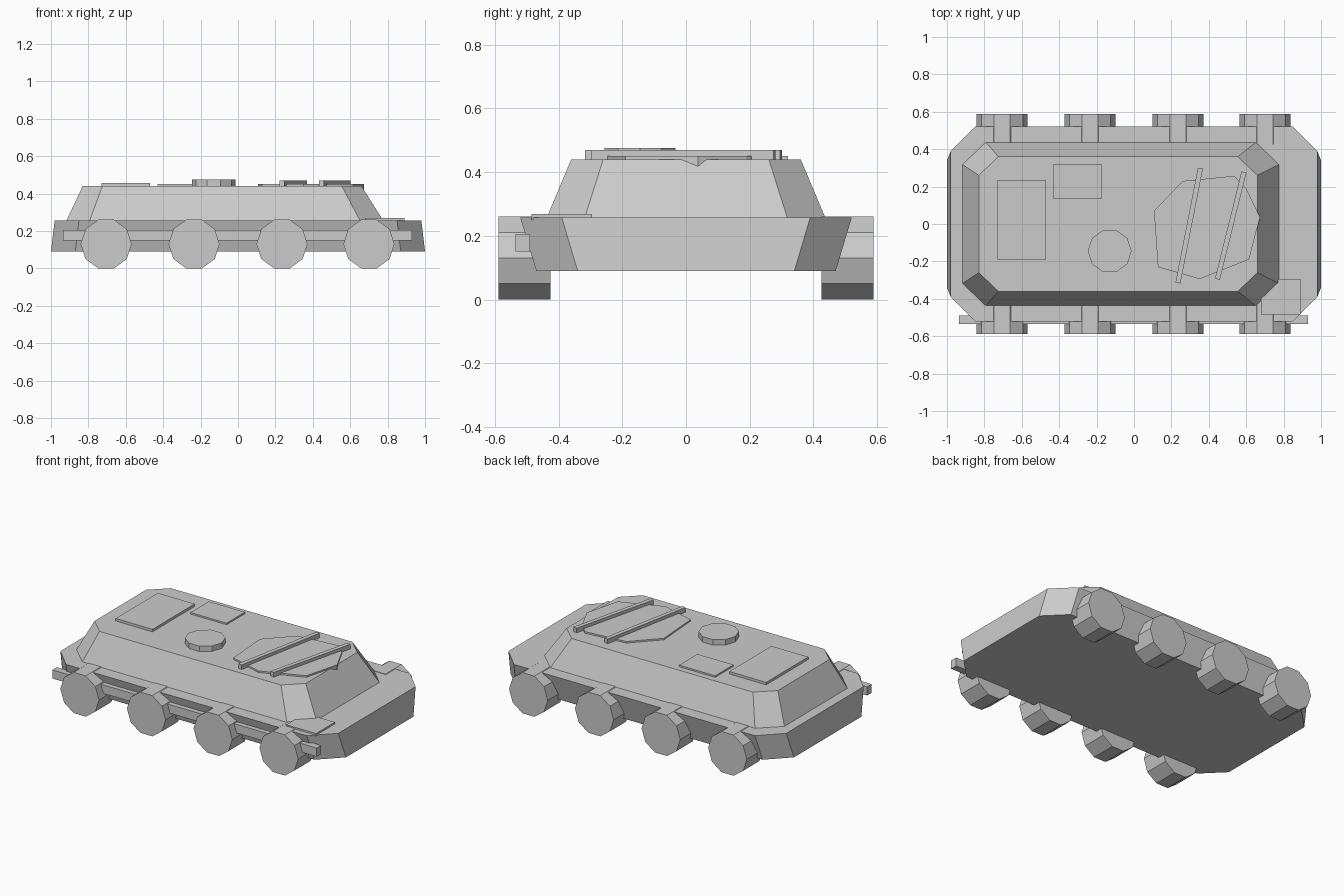
import bpy
import bmesh
import math
from mathutils import Matrix

cube = bpy.data.objects.get("Cube")
if cube:
    bpy.data.objects.remove(cube, do_unlink=True)

GREY = (0.6, 0.6, 0.6, 1.0)
grey = bpy.data.materials.new("plain grey")
grey.use_nodes = True
grey.diffuse_color = GREY
grey.node_tree.nodes["Principled BSDF"].inputs["Base Color"].default_value = GREY


def finish(name, bm):
    bmesh.ops.recalc_face_normals(bm, faces=bm.faces[:])
    mesh = bpy.data.meshes.new(name)
    bm.to_mesh(mesh)
    bm.free()
    mesh.materials.append(grey)
    obj = bpy.data.objects.new(name, mesh)
    bpy.context.collection.objects.link(obj)
    return obj


def loft(name, lower, z0, upper, z1):
    """Solid between two outlines with equal point counts."""
    bm = bmesh.new()
    a = [bm.verts.new((x, y, z0)) for x, y in lower]
    b = [bm.verts.new((x, y, z1)) for x, y in upper]
    bm.faces.new(a)
    bm.faces.new(b)
    for i in range(len(a)):
        j = (i + 1) % len(a)
        bm.faces.new((a[i], a[j], b[j], b[i]))
    return finish(name, bm)


def chamfered(x0, x1, y, cut_x, cut_y):
    """Rectangle outline with cut corners, symmetric in y."""
    half = [(x1, y - cut_y), (x1 - cut_x, y), (x0 + cut_x, y), (x0, y - cut_y)]
    return half + [(px, -py) for px, py in reversed(half)]


def box(name, x0, x1, y0, y1, z0, z1):
    outline = [(x0, y0), (x1, y0), (x1, y1), (x0, y1)]
    return loft(name, outline, z0, outline, z1)


def disc(name, radius, depth, matrix):
    bm = bmesh.new()
    bmesh.ops.create_cone(bm, cap_ends=True, segments=10, radius1=radius,
                          radius2=radius, depth=depth)
    # put corners on the x axis so one side lies flat along the top
    step = math.tau / 10
    v = bm.verts[0] if bm.verts.ensure_lookup_table() is None else None
    angle = math.atan2(v.co.y, v.co.x) % step
    bm.transform(matrix @ Matrix.Rotation(-angle, 4, 'Z'))
    return finish(name, bm)


def bar(name, start, end, width, z0, z1):
    dx, dy = end[0] - start[0], end[1] - start[1]
    s = width / 2 / math.hypot(dx, dy)
    nx, ny = -dy * s, dx * s
    outline = [(start[0] + nx, start[1] + ny), (start[0] - nx, start[1] - ny),
               (end[0] - nx, end[1] - ny), (end[0] + nx, end[1] + ny)]
    return loft(name, outline, z0, outline, z1)


# Hull: flared lower tub and sloped upper body
loft("lower_hull", chamfered(-1, 1, 0.47, 0.13, 0.13), 0.09,
     chamfered(-0.98, 0.98, 0.52, 0.13, 0.13), 0.257)
loft("upper_hull", chamfered(-0.92, 0.78, 0.44, 0.125, 0.12), 0.25,
     chamfered(-0.83, 0.66, 0.36, 0.105, 0.10), 0.44)

# Four wheels on each side
for side, sign in (("left", 1), ("right", -1)):
    for i, x in enumerate((-0.705, -0.235, 0.235, 0.70)):
        place = Matrix.Translation((x, sign * 0.507, 0.13)) @ Matrix.Rotation(math.pi / 2, 4, 'X')
        disc(f"{side}_wheel_{i + 1}", 0.1365, 0.163, place)

# Right side rail and corner plate
box("side_rail", -0.935, 0.93, -0.535, -0.49, 0.15, 0.205)
box("corner_plate", 0.68, 0.89, -0.485, -0.295, 0.25, 0.268)

# Roof hatches
box("large_hatch", -0.73, -0.47, -0.19, 0.235, 0.43, 0.456)
box("small_hatch", -0.43, -0.175, 0.135, 0.32, 0.43, 0.45)
disc("round_hatch", 0.117, 0.045, Matrix.Translation((-0.13, -0.145, 0.4525)))

# Irregular roof plate with two slanted bars
plate = [(0.26, 0.23), (0.535, 0.257), (0.60, 0.19), (0.674, 0.037),
         (0.615, -0.19), (0.35, -0.294), (0.128, -0.23), (0.107, 0.07)]
loft("roof_plate", plate, 0.40, plate, 0.45)
bar("roof_bar_1", (0.235, -0.315), (0.355, 0.298), 0.027, 0.44, 0.47)
bar("roof_bar_2", (0.446, -0.295), (0.588, 0.278), 0.027, 0.44, 0.47)
